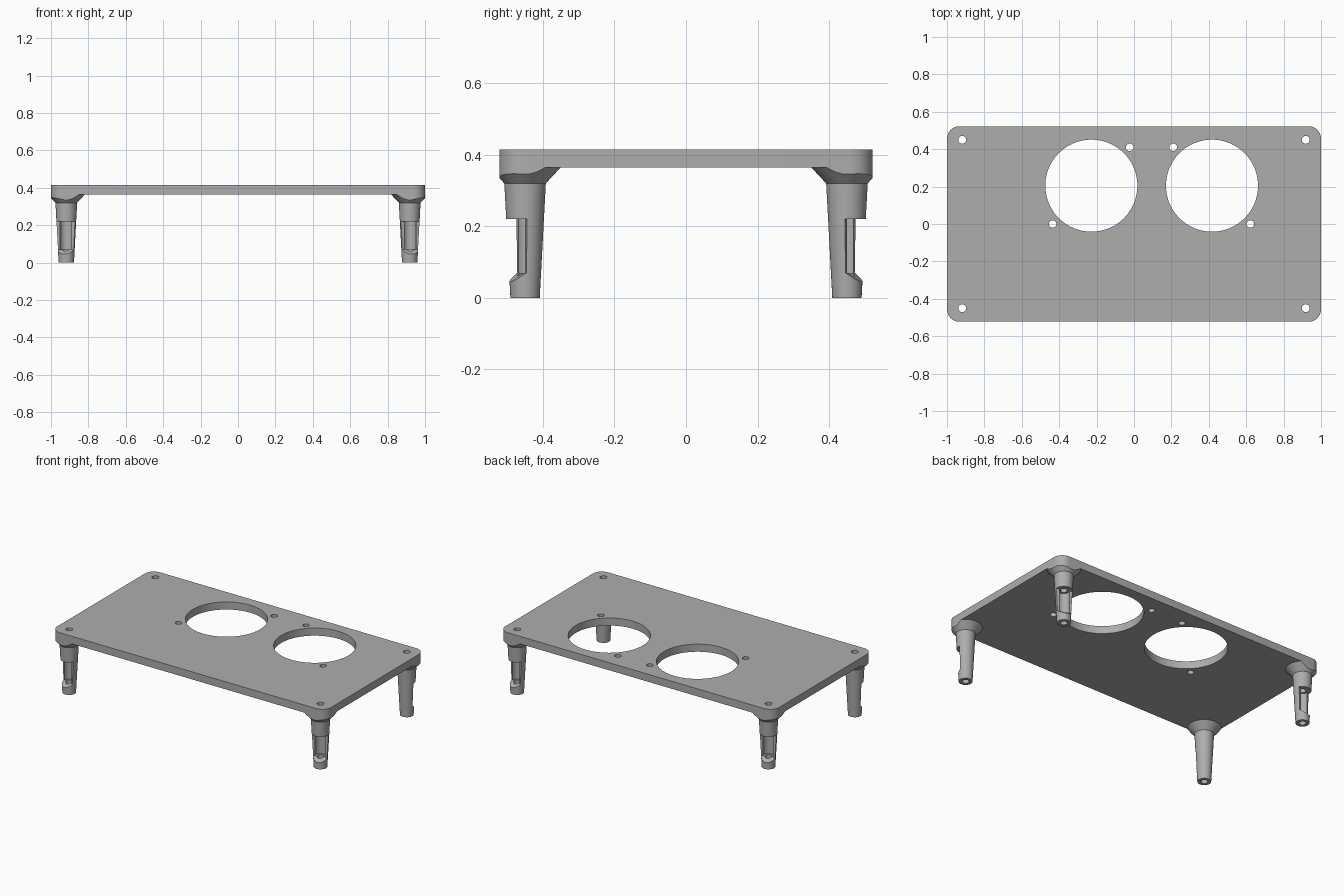
import bpy, bmesh, math
from mathutils import Matrix, Vector

if "Cube" in bpy.data.objects:
    bpy.data.objects.remove(bpy.data.objects["Cube"])

grey = bpy.data.materials.new("light_grey")
grey.use_nodes = True
GREY = (0.42, 0.42, 0.42, 1)
grey.diffuse_color = GREY
grey.node_tree.nodes["Principled BSDF"].inputs["Base Color"].default_value = GREY

PLATE_LOW, PLATE_TOP = 0.365, 0.415
HALF_X, HALF_Y, CORNER = 1.0, 0.522, 0.065
LEG_X, LEG_Y = 0.918, 0.45


def finish(bm, name):
    bmesh.ops.recalc_face_normals(bm, faces=bm.faces)
    mesh = bpy.data.meshes.new(name)
    bm.to_mesh(mesh)
    bm.free()
    mesh.materials.append(grey)
    ob = bpy.data.objects.new(name, mesh)
    bpy.context.collection.objects.link(ob)
    return ob


def prism(name, points, vector):
    """Extrude a closed outline of 3D points along a vector."""
    bm = bmesh.new()
    face = bm.faces.new([bm.verts.new(p) for p in points])
    out = bmesh.ops.extrude_face_region(bm, geom=[face])
    moved = [v for v in out["geom"] if isinstance(v, bmesh.types.BMVert)]
    bmesh.ops.translate(bm, verts=moved, vec=vector)
    return finish(bm, name)


def lathe(name, profile, x, y, sides=48):
    """Stack rings of (radius, height) into a capped round solid."""
    bm = bmesh.new()
    rings = []
    for r, z in profile:
        angles = [math.tau * i / sides for i in range(sides)]
        rings.append([bm.verts.new((x + r * math.cos(a), y + r * math.sin(a), z)) for a in angles])
    for low, high in zip(rings, rings[1:]):
        for i in range(sides):
            j = (i + 1) % sides
            bm.faces.new((low[i], low[j], high[j], high[i]))
    bm.faces.new(rings[0])
    bm.faces.new(rings[-1])
    return finish(bm, name)


def cut(target, cutter, operation="DIFFERENCE"):
    """Apply a boolean and remove its cutter."""
    cutter.hide_render = True
    mod = target.modifiers.new("cut", "BOOLEAN")
    mod.operation = operation
    mod.solver = "EXACT"
    mod.object = cutter
    bpy.ops.object.select_all(action="DESELECT")
    bpy.context.view_layer.objects.active = target
    target.select_set(True)
    bpy.ops.object.modifier_apply(modifier=mod.name)
    bpy.data.objects.remove(cutter)


def rounded_slab(name, low, high):
    """Rounded rectangle in plan, between two heights."""
    points = []
    for k, (sx, sy) in enumerate([(1, 1), (-1, 1), (-1, -1), (1, -1)]):
        for i in range(11):
            a = math.pi / 2 * (k + i / 10)
            points.append((sx * (HALF_X - CORNER) + CORNER * math.cos(a),
                           sy * (HALF_Y - CORNER) + CORNER * math.sin(a), low))
    return prism(name, points, (0, 0, high - low))


def smooth(ob):
    bpy.ops.object.select_all(action="DESELECT")
    bpy.context.view_layer.objects.active = ob
    ob.select_set(True)
    bpy.ops.object.shade_smooth_by_angle(angle=math.radians(25))


# Top plate with two large openings, their screw holes and the corner holes
plate = rounded_slab("top_plate", PLATE_LOW, PLATE_TOP)
holes = [(-0.228, 0.205, 0.246), (0.417, 0.205, 0.246)]
holes += [(x, y, 0.02) for x, y in [(-0.023, 0.41), (0.21, 0.41), (-0.435, 0), (0.622, 0)]]
holes += [(sx * LEG_X, sy * LEG_Y, 0.021) for sx in (-1, 1) for sy in (-1, 1)]
for x, y, r in holes:
    sides = 96 if r > 0.1 else 32
    cut(plate, lathe("hole", [(r, 0.3), (r, 0.5)], x, y, sides))
smooth(plate)

# Four hollow tapered legs, each with a flared top and a slot facing outwards
for sy, end in ((-1, "front"), (1, "back")):
    for sx, side in ((-1, "right"), (1, "left")):
        x, y = sx * LEG_X, sy * LEG_Y
        leg = lathe(f"{end}_{side}_leg", [(0.041, 0), (0.058, 0.32), (0.1, PLATE_LOW)], x, y)
        cut(leg, rounded_slab("outline", -0.1, 0.5), "INTERSECT")
        cut(leg, lathe("bore", [(0.021, -0.1), (0.021, 0.5)], x, y, 32))
        cut(leg, lathe("pocket", [(0.034, 0.07), (0.034, 0.22)], x, y))
        # Slot: a turned block with a sloping sill
        turn = math.radians(17)
        out = Vector((sx * math.sin(turn), sy * math.cos(turn), 0))
        across = out.cross(Vector((0, 0, 1))) * 0.1
        base = Vector((x, y, 0)) - across
        sill = [(0.0095, 0.22), (0.0095, 0.07), (0.043, 0.045), (0.1, 0.045), (0.1, 0.22)]
        points = [base + out * d + Vector((0, 0, z)) for d, z in sill]
        cut(leg, prism("slot", points, across * 2))
        smooth(leg)
